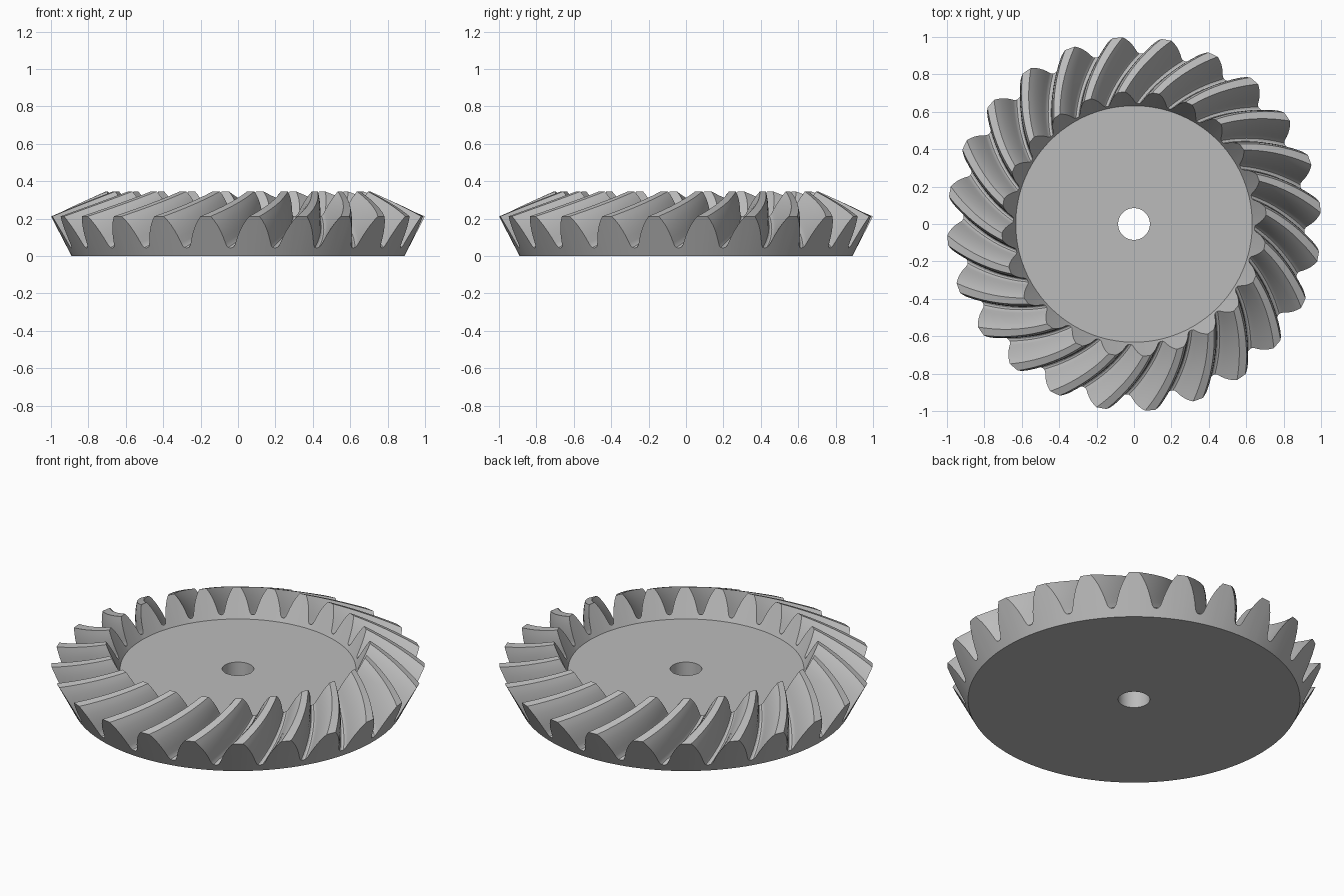
import bpy, bmesh, math

if "Cube" in bpy.data.objects:
    bpy.data.objects.remove(bpy.data.objects["Cube"])

TEETH = 24
STATIONS = 12                      # steps along each curved tooth
PITCH = 2 * math.pi / TEETH
PHASE = math.radians(5)            # angle of a tooth centre at the outer end
TWIST = math.radians(15.5)         # spiral sweep from outer to inner end

# (radius, height) of tooth tip and root at the outer and inner ends
TIP_OUT, TIP_IN = (1.0, 0.212), (0.708, 0.345)
ROOT_OUT, ROOT_IN = (0.912, 0.043), (0.644, 0.212)
BOTTOM_R, DISC_R, DISC_Z, BORE_R = 0.89, 0.632, 0.19, 0.085

# half tooth profile: (fraction of pitch, fraction of depth)
half = [(-.5, 0), (-.45, .015), (-.415, .065), (-.388, .16), (-.35, .33),
        (-.30, .52), (-.235, .72), (-.168, .88), (-.105, 1)]
profile = half + [(-u, h) for u, h in reversed(half[1:])]


def mix(a, b, t):
    return tuple(p + (q - p) * t for p, q in zip(a, b))


def polar(r, z, a):
    return (r * math.cos(a), r * math.sin(a), z)


bm = bmesh.new()


def ring(points):
    return [bm.verts.new(p) for p in points]


def bridge(a, b):
    n = len(a)
    for i in range(n):
        j = (i + 1) % n
        bm.faces.new((a[i], a[j], b[j], b[i]))


def angles(twist):
    return [PHASE + twist + (k + u) * PITCH for k in range(TEETH) for u, h in profile]


heights = [h for k in range(TEETH) for u, h in profile]


def plain(r, z, twist):
    return ring(polar(r, z, a) for a in angles(twist))


# underside, back cone, spiral teeth, inner tooth ends, top disc and bore
loops = [plain(BORE_R, 0, 0), plain(BOTTOM_R, 0, 0)]
for s in range(STATIONS + 1):
    t = s / STATIONS
    root, tip = mix(ROOT_OUT, ROOT_IN, t), mix(TIP_OUT, TIP_IN, t)
    loops.append(ring(polar(*mix(root, tip, h), a)
                      for a, h in zip(angles(TWIST * t), heights)))
loops += [plain(DISC_R, DISC_Z, TWIST), plain(BORE_R, DISC_Z, TWIST)]
for a, b in zip(loops, loops[1:]):
    bridge(a, b)
# the bore wall joins the first and last loops (shifted by one tooth)
n = len(profile)
last = loops[-1][-n:] + loops[-1][:-n]
bridge(last, loops[0])
bmesh.ops.recalc_face_normals(bm, faces=bm.faces[:])

mesh = bpy.data.meshes.new("spiral_bevel_gear")
bm.to_mesh(mesh)
bm.free()
gear = bpy.data.objects.new("spiral_bevel_gear", mesh)
bpy.context.collection.objects.link(gear)

steel = bpy.data.materials.new("grey_steel")
steel.diffuse_color = (0.5, 0.5, 0.5, 1)
steel.use_nodes = True
steel.node_tree.nodes["Principled BSDF"].inputs["Base Color"].default_value = steel.diffuse_color
mesh.materials.append(steel)

bpy.context.view_layer.objects.active = gear
gear.select_set(True)
bpy.ops.object.shade_smooth_by_angle(angle=math.radians(32))
